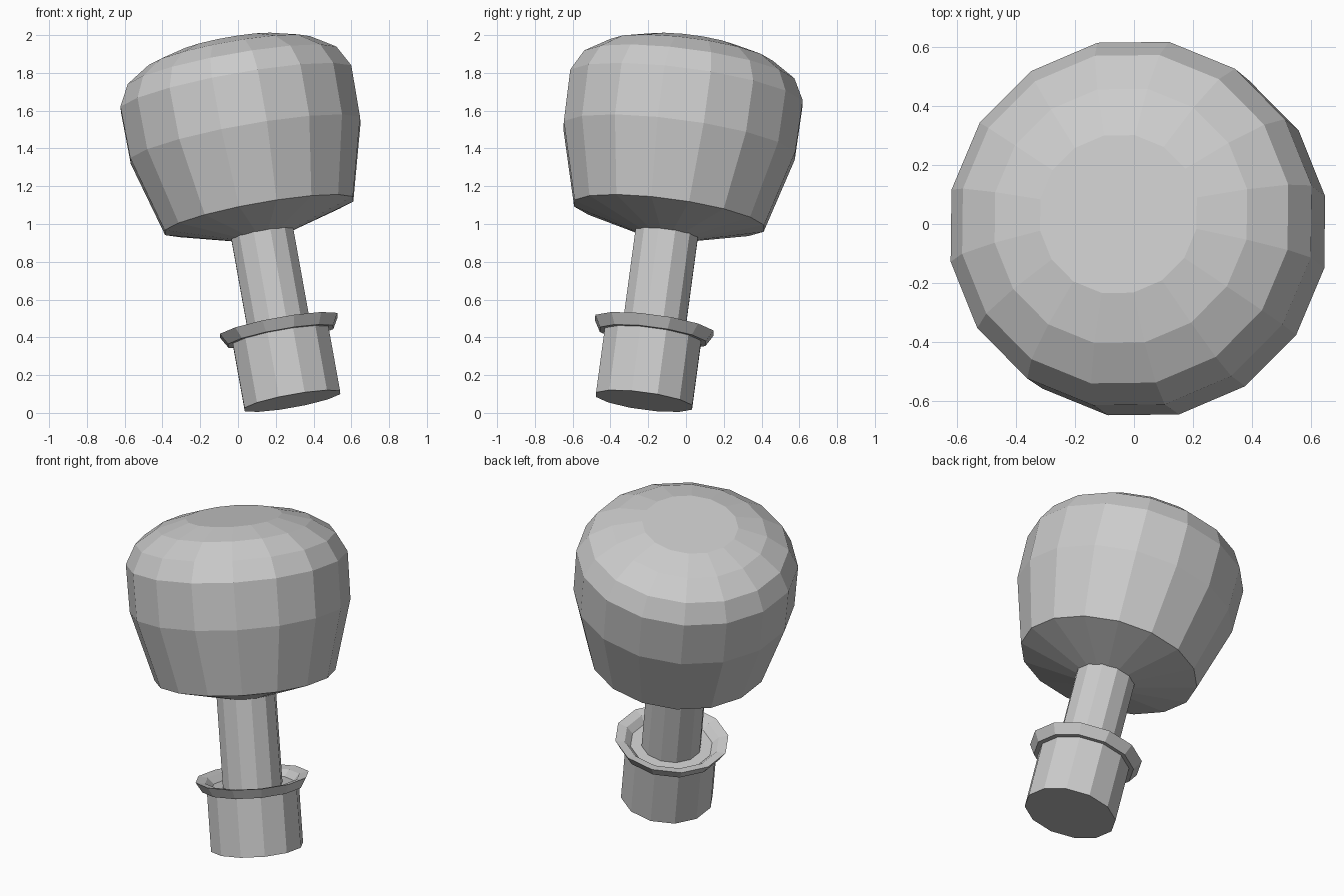
import bpy, bmesh
from math import sin, cos, pi
from mathutils import Vector

if "Cube" in bpy.data.objects:
    bpy.data.objects.remove(bpy.data.objects["Cube"])

# Common tilted axis shared by all parts
AXIS = Vector((-0.176, 0.132, 0.976)).normalized()
ORIGIN = Vector((0.288, -0.222, 0.063))
TILT = Vector((0, 0, 1)).rotation_difference(AXIS)


def lathe(name, profile, sides):
    """Flat-shaded turned part from (radius, height) points, capped at both ends."""
    bm = bmesh.new()
    rings = []
    for r, h in profile:
        angles = [(i + 0.5) * 2 * pi / sides for i in range(sides)]
        rings.append([bm.verts.new((r * cos(a), r * sin(a), h)) for a in angles])
    for low, high in zip(rings, rings[1:]):
        for i in range(sides):
            j = (i + 1) % sides
            bm.faces.new((low[i], low[j], high[j], high[i]))
    bm.faces.new(rings[0][::-1])
    bm.faces.new(rings[-1])
    mesh = bpy.data.meshes.new(name)
    bm.to_mesh(mesh)
    bm.free()
    ob = bpy.data.objects.new(name, mesh)
    ob.location = ORIGIN
    ob.rotation_mode = 'QUATERNION'
    ob.rotation_quaternion = TILT
    bpy.context.collection.objects.link(ob)
    return ob


# Base plug with flared, dished collar
lathe("base_collar", [(0.266, 0), (0.266, 0.35), (0.292, 0.35), (0.327, 0.41),
                      (0.272, 0.40), (0.236, 0.365)], 12)

# Straight shaft
lathe("shaft", [(0.172, 0.36), (0.172, 0.93)], 12)

# Rounded head with conical underside and flat crown
lathe("head", [(0.16, 0.90), (0.516, 1.005), (0.630, 1.414), (0.633, 1.693),
               (0.572, 1.807), (0.443, 1.89), (0.275, 1.937)], 16)
